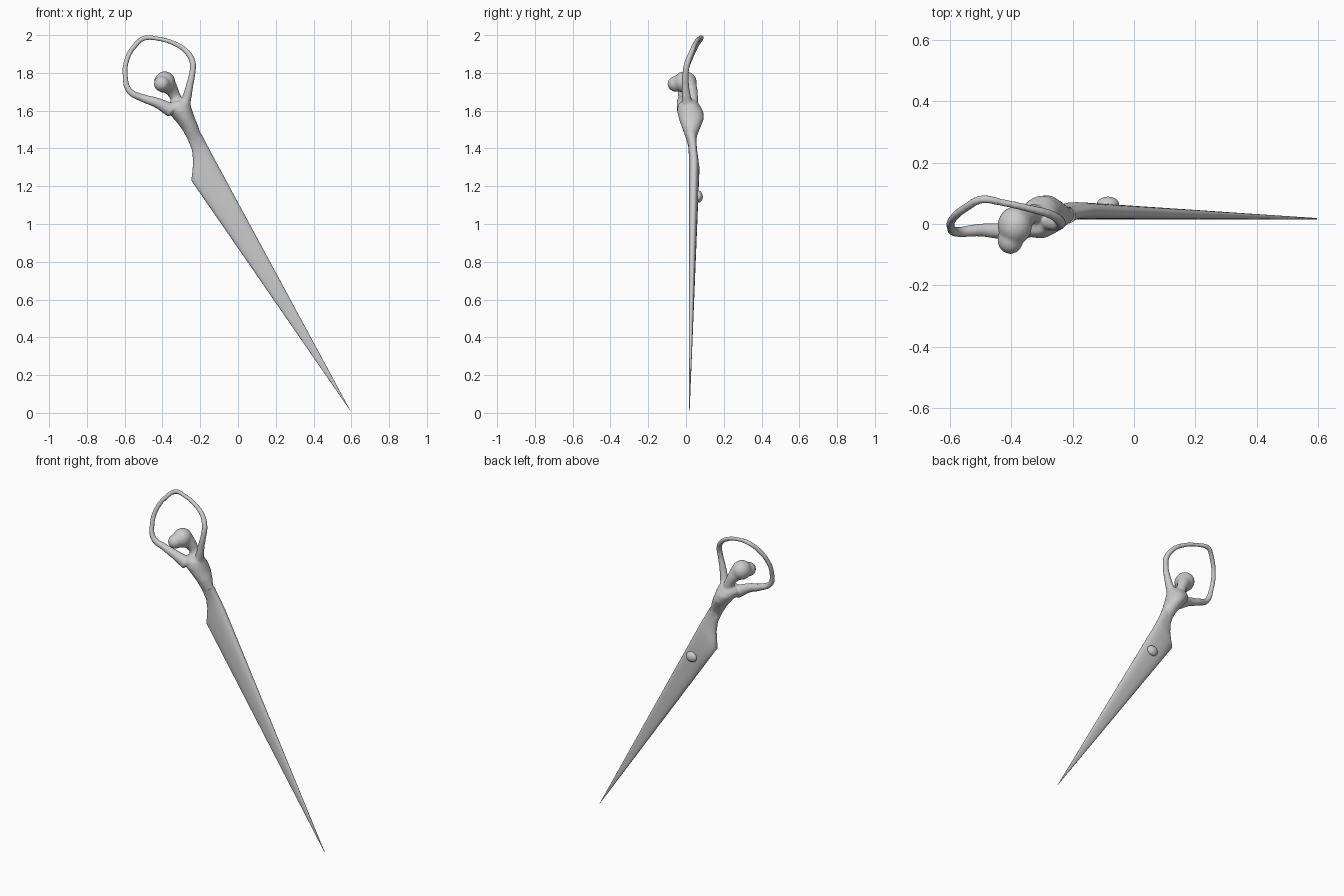
import bpy, bmesh, math
from mathutils import Vector

if "Cube" in bpy.data.objects:
    bpy.data.objects.remove(bpy.data.objects["Cube"])


def loft(name, sections, n=32, power=1.0):
    """Skin rings; each ring spans a left and right (x, z) point and a y range."""
    bm = bmesh.new()
    rings = []
    for lx, lz, rx, rz, yf, yb in sections:
        mid = Vector(((lx + rx) / 2, (yf + yb) / 2, (lz + rz) / 2))
        half = Vector((rx - lx, 0, rz - lz)) / 2
        ring = []
        for i in range(n):
            a = 2 * math.pi * i / n
            c, s = math.cos(a), math.sin(a)
            c = math.copysign(abs(c) ** power, c)
            s = math.copysign(abs(s) ** power, s)
            ring.append(bm.verts.new(mid + half * c + Vector((0, s * (yb - yf) / 2, 0))))
        rings.append(ring)
    for a, b in zip(rings, rings[1:]):
        for i in range(n):
            j = (i + 1) % n
            bm.faces.new((a[i], a[j], b[j], b[i]))
    bm.faces.new(rings[0])
    bm.faces.new(rings[-1])
    bmesh.ops.recalc_face_normals(bm, faces=bm.faces)
    me = bpy.data.meshes.new(name)
    bm.to_mesh(me)
    bm.free()
    ob = bpy.data.objects.new(name, me)
    bpy.context.collection.objects.link(ob)
    return ob


def select(*obs):
    bpy.ops.object.select_all(action='DESELECT')
    for o in obs:
        o.select_set(True)
    bpy.context.view_layer.objects.active = obs[0]


def tube(name, points):
    """Smooth tapered tube through (x, y, z, radius) points, as a mesh."""
    cu = bpy.data.curves.new(name, 'CURVE')
    cu.dimensions = '3D'
    cu.bevel_depth = 1.0
    cu.bevel_resolution = 6
    cu.resolution_u = 8
    cu.use_fill_caps = True
    sp = cu.splines.new('BEZIER')
    sp.bezier_points.add(len(points) - 1)
    for bp, (x, y, z, r) in zip(sp.bezier_points, points):
        bp.co = (x, y, z)
        bp.radius = r
        bp.handle_left_type = bp.handle_right_type = 'AUTO'
    ob = bpy.data.objects.new(name, cu)
    bpy.context.collection.objects.link(ob)
    select(ob)
    bpy.ops.object.convert(target='MESH')
    return bpy.context.view_layer.objects.active


def ball(name, loc, scale, rot=(0, 0, 0)):
    bpy.ops.mesh.primitive_uv_sphere_add(segments=32, ring_count=16, radius=1,
                                         location=loc, rotation=rot)
    ob = bpy.context.object
    ob.name = name
    ob.scale = scale
    return ob


# Long blade-like skirt, from the waist to a point on the ground
hip_l, hip_r, tip = (-0.247, 1.23), (-0.125, 1.345), (0.60, 0.003)
skirt_rings = [(-0.262, 1.44, -0.192, 1.475, 0.0, 0.055),
               (-0.243, 1.39, -0.178, 1.445, 0.012, 0.056),
               (-0.237, 1.33, -0.162, 1.415, 0.015, 0.06),
               (-0.241, 1.28, -0.145, 1.383, 0.015, 0.065)]
for k in range(11):
    t = min(k / 10, 0.995)
    mix = lambda a, b: a + (b - a) * t
    skirt_rings.append((mix(hip_l[0], tip[0]), mix(hip_l[1], tip[1]),
                        mix(hip_r[0], tip[0]), mix(hip_r[1], tip[1]),
                        0.015, mix(0.071, 0.019)))
skirt = loft("skirt", skirt_rings, power=0.8)

# Small rounded bump on the back of the skirt
bump = ball("back_bump", (-0.085, 0.065, 1.145), (0.036, 0.024, 0.032))

# Torso from waist to shoulders
torso = loft("torso", [
    (-0.243, 1.39, -0.180, 1.445, 0.013, 0.055),
    (-0.268, 1.45, -0.200, 1.485, -0.005, 0.058),
    (-0.295, 1.50, -0.213, 1.525, -0.022, 0.077),
    (-0.330, 1.545, -0.230, 1.565, -0.037, 0.094),
    (-0.365, 1.585, -0.243, 1.605, -0.047, 0.092),
    (-0.385, 1.615, -0.252, 1.635, -0.045, 0.075),
    (-0.375, 1.637, -0.268, 1.655, -0.03, 0.06),
    (-0.345, 1.648, -0.295, 1.658, 0.0, 0.045)])

# Both arms join in one ring above the head
arms = tube("arms", [
    (-0.350, -0.010, 1.600, .038), (-0.430, -0.022, 1.642, .027),
    (-0.505, -0.020, 1.667, .021), (-0.575, -0.026, 1.705, .017),
    (-0.597, -0.010, 1.785, .014), (-0.588, 0.020, 1.870, .014),
    (-0.545, 0.055, 1.945, .014), (-0.495, 0.080, 1.984, .014),
    (-0.430, 0.070, 1.982, .012), (-0.340, 0.050, 1.957, .013),
    (-0.270, 0.030, 1.910, .015), (-0.240, 0.008, 1.855, .017),
    (-0.242, -0.002, 1.800, .017), (-0.257, -0.003, 1.730, .020),
    (-0.272, 0.003, 1.665, .025), (-0.295, 0.012, 1.600, .036)])

# Neck leaning back, skull and face turned forward
neck = tube("neck", [(-0.315, 0.030, 1.625, .034), (-0.335, 0.034, 1.680, .029),
                     (-0.375, 0.010, 1.745, .045)])
skull = ball("skull", (-0.388, -0.005, 1.751), (0.056, 0.062, 0.057))
face = ball("face", (-0.403, -0.052, 1.742), (0.042, 0.046, 0.042))

# Fuse the upper body into one smooth skin
select(torso, arms, neck, skull, face)
bpy.ops.object.transform_apply(location=True, rotation=True, scale=True)
bpy.ops.object.join()
figure = bpy.context.object
figure.name = "upper_body"
rm = figure.modifiers.new("fuse", 'REMESH')
rm.mode = 'VOXEL'
rm.voxel_size = 0.0065
sm = figure.modifiers.new("soften", 'SMOOTH')
sm.factor = 0.5
sm.iterations = 6
bpy.ops.object.modifier_apply(modifier="fuse")
bpy.ops.object.modifier_apply(modifier="soften")

for ob in (figure, skirt, bump):
    select(ob)
    bpy.ops.object.shade_smooth_by_angle(angle=math.radians(50))
